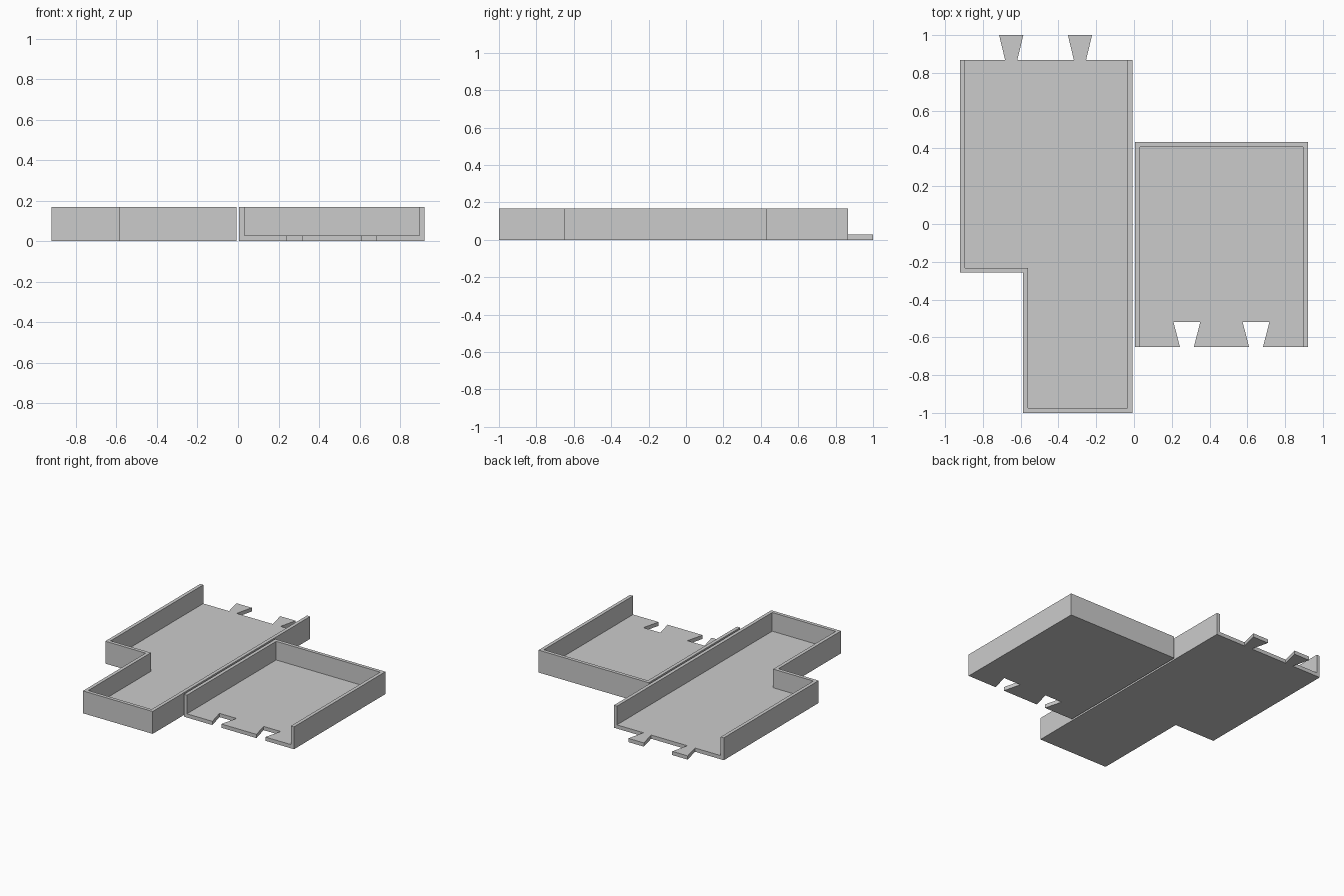
import bpy, bmesh

if "Cube" in bpy.data.objects:
    bpy.data.objects.remove(bpy.data.objects["Cube"])

HEIGHT, FLOOR = 0.168, 0.028

grey = bpy.data.materials.new("plain grey")
grey.diffuse_color = (0.6, 0.6, 0.6, 1)
grey.use_nodes = True
grey.node_tree.nodes["Principled BSDF"].inputs["Base Color"].default_value = grey.diffuse_color


def dovetail(cx, y_edge, y_far, narrow, wide):
    """Dovetail outline, in order of rising x."""
    return [(cx - narrow, y_edge), (cx - wide, y_far),
            (cx + wide, y_far), (cx + narrow, y_edge)]


def make_tray(name, outer, inner, joint):
    """Open-ended tray: outer and inner wall paths run between the two open ends,
    joint is the floor edge leading from the last inner point back to the first."""
    bm = bmesh.new()

    def ring(points, z):
        return [bm.verts.new((x, y, z)) for x, y in points]

    ob, ot = ring(outer, 0), ring(outer, HEIGHT)
    i_f, it = ring(inner, FLOOR), ring(inner, HEIGHT)
    jb, jf = ring(joint, 0), ring(joint, FLOOR)
    first, last = ring([inner[0], inner[-1]], 0)

    # underside and floor
    bm.faces.new(ob + [last] + jb + [first])
    bm.faces.new(i_f + jf)
    # walls: outside, inside and rim
    for k in range(len(outer) - 1):
        bm.faces.new((ob[k], ob[k + 1], ot[k + 1], ot[k]))
        bm.faces.new((i_f[k], i_f[k + 1], it[k + 1], it[k]))
        bm.faces.new((ot[k], ot[k + 1], it[k + 1], it[k]))
    # wall ends
    bm.faces.new((ob[0], first, i_f[0], it[0], ot[0]))
    bm.faces.new((ob[-1], last, i_f[-1], it[-1], ot[-1]))
    # jointed floor edge
    low, high = [last] + jb + [first], [i_f[-1]] + jf + [i_f[0]]
    for k in range(len(low) - 1):
        bm.faces.new((low[k], low[k + 1], high[k + 1], high[k]))

    bmesh.ops.recalc_face_normals(bm, faces=bm.faces)
    mesh = bpy.data.meshes.new(name)
    bm.to_mesh(mesh)
    bm.free()
    mesh.materials.append(grey)
    bpy.context.collection.objects.link(bpy.data.objects.new(name, mesh))


# long stepped tray, open at the back, with two dovetail tabs
tabs = dovetail(-0.65, 0.867, 1.0, 0.032, 0.064) + dovetail(-0.286, 0.867, 1.0, 0.032, 0.064)
make_tray(
    "stepped_tray",
    [(-0.921, 0.867), (-0.921, -0.258), (-0.587, -0.258),
     (-0.587, -1.0), (-0.008, -1.0), (-0.008, 0.867)],
    [(-0.895, 0.867), (-0.895, -0.232), (-0.561, -0.232),
     (-0.561, -0.974), (-0.034, -0.974), (-0.034, 0.867)],
    tabs[::-1])

# square tray, open at the front, with two matching slots
slots = dovetail(0.28, -0.651, -0.518, 0.037, 0.071) + dovetail(0.646, -0.651, -0.518, 0.037, 0.071)
make_tray(
    "square_tray",
    [(0.921, -0.651), (0.921, 0.433), (0.006, 0.433), (0.006, -0.651)],
    [(0.895, -0.651), (0.895, 0.407), (0.032, 0.407), (0.032, -0.651)],
    slots)
